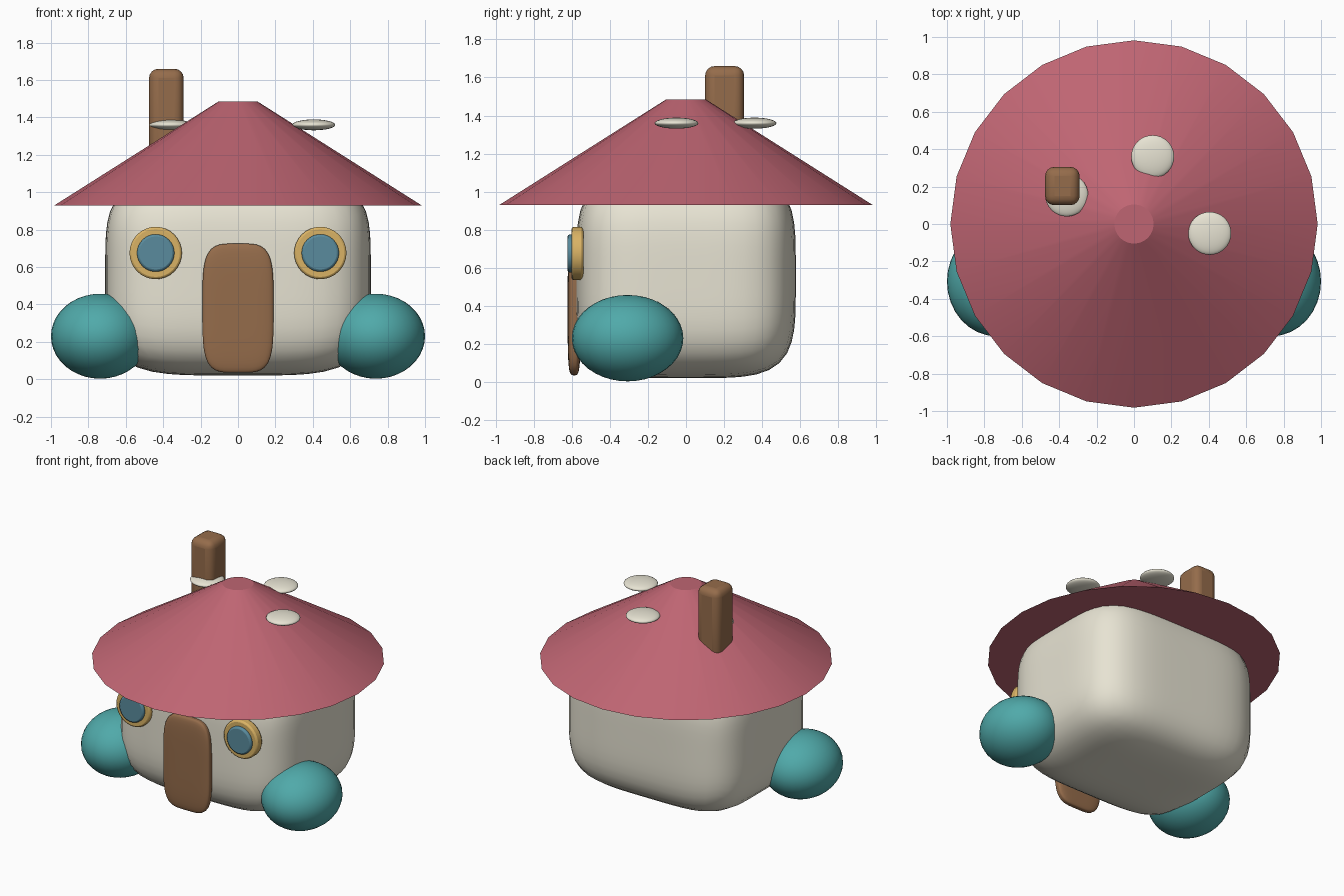
import bpy, bmesh, math
from mathutils import Vector

if "Cube" in bpy.data.objects:
    bpy.data.objects.remove(bpy.data.objects["Cube"])


def material(name, rgb):
    m = bpy.data.materials.new(name)
    m.diffuse_color = (*rgb, 1)
    m.use_nodes = True
    m.node_tree.nodes["Principled BSDF"].inputs["Base Color"].default_value = m.diffuse_color
    return m


CREAM = material("cream", (0.80, 0.77, 0.65))
ROSE = material("rose", (0.52, 0.13, 0.17))
WOOD = material("wood", (0.30, 0.15, 0.07))
TEAL = material("teal", (0.08, 0.40, 0.40))
GOLD = material("gold", (0.70, 0.45, 0.13))
GLASS = material("glass", (0.10, 0.26, 0.34))


def finish(name, mat, angle=40):
    ob = bpy.context.object
    ob.name = name
    ob.data.materials.append(mat)
    bpy.ops.object.shade_smooth_by_angle(angle=math.radians(angle))
    return ob


def bevel(ob, width, segments):
    b = ob.modifiers.new("bevel", 'BEVEL')
    b.width, b.segments = width, segments


def apply_scale(scale):
    bpy.context.object.scale = scale
    bpy.ops.object.transform_apply(location=False, rotation=False, scale=True)


def soft_block(name, loc, half, mat, n):
    """Cube grid pulled onto a soft rounded-box surface."""
    bpy.ops.mesh.primitive_cube_add(size=2, location=loc)
    me = bpy.context.object.data
    bm = bmesh.new()
    bm.from_mesh(me)
    bmesh.ops.subdivide_edges(bm, edges=bm.edges[:], cuts=15, use_grid_fill=True)
    for v in bm.verts:
        v.co = Vector([math.tan(c * math.pi / 4) for c in v.co])
        v.co /= sum(abs(c) ** n for c in v.co) ** (1 / n)
    bm.to_mesh(me)
    bm.free()
    apply_scale(half)
    return finish(name, mat, 60)


def ellipsoid(name, loc, half, mat):
    bpy.ops.mesh.primitive_uv_sphere_add(segments=32, ring_count=20, radius=1, location=loc)
    apply_scale(half)
    return finish(name, mat, 60)


def disc(name, x, z, y0, y1, r, mat):
    bpy.ops.mesh.primitive_cylinder_add(vertices=32, radius=r, depth=y1 - y0,
                                        location=(x, (y0 + y1) / 2, z),
                                        rotation=(math.pi / 2, 0, 0))
    bevel(finish(name, mat), 0.012, 2)


# Walls and door
soft_block("house_body", (0, 0, 0.555), (0.71, 0.577, 0.535), CREAM, 4.3)
soft_block("door", (0, -0.588, 0.38), (0.19, 0.034, 0.345), WOOD, 4.2)

# Roof
bpy.ops.mesh.primitive_cone_add(vertices=24, radius1=0.982, radius2=0.105, depth=0.555,
                                location=(0, 0, 1.207))
finish("roof", ROSE, 30)

# Chimney
bpy.ops.mesh.primitive_cube_add(size=1, location=(-0.383, 0.203, 1.40))
apply_scale((0.185, 0.205, 0.52))
bevel(finish("chimney", WOOD), 0.05, 4)

# Roof spots
for i, (x, y) in enumerate([(0.405, -0.05), (0.10, 0.36), (-0.36, 0.155)]):
    ellipsoid(f"roof_spot_{i + 1}", (x, y, 1.36), (0.115, 0.115, 0.029), CREAM)

# Windows and bushes on both sides
for side, s in (("left", -1), ("right", 1)):
    disc(f"window_frame_{side}", s * 0.44, 0.675, -0.602, -0.54, 0.14, GOLD)
    disc(f"window_glass_{side}", s * 0.44, 0.675, -0.623, -0.56, 0.10, GLASS)
    ellipsoid(f"bush_{side}", (s * 0.737, -0.307, 0.23), (0.263, 0.293, 0.227), TEAL)
